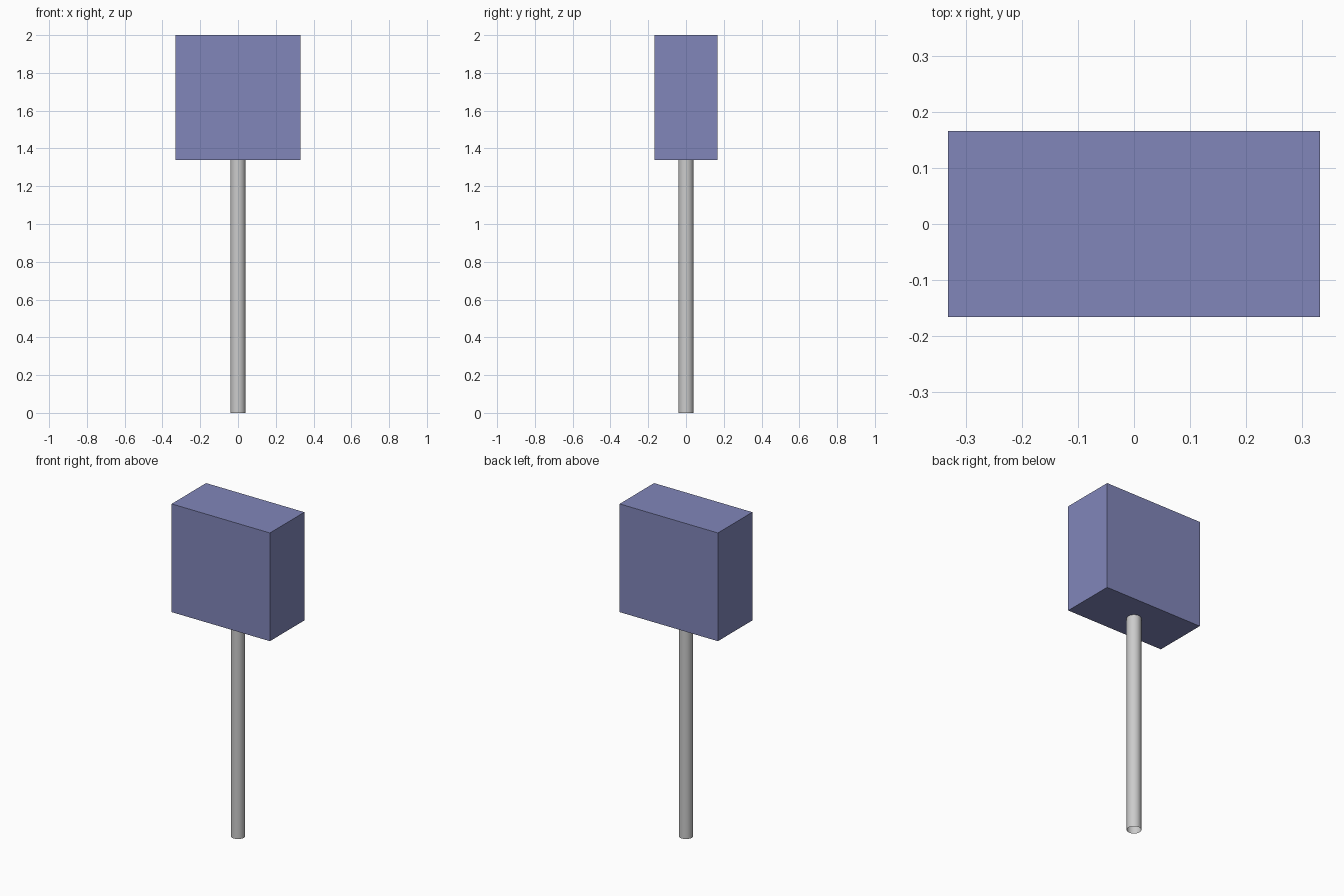
import bpy

if "Cube" in bpy.data.objects:
    bpy.data.objects.remove(bpy.data.objects["Cube"])

BOX_BOTTOM = 1.34

# Hollow, open-ended round pole
bpy.ops.mesh.primitive_cylinder_add(vertices=32, radius=0.04, depth=BOX_BOTTOM,
                                    end_fill_type='NOTHING',
                                    location=(0, 0, BOX_BOTTOM / 2))
pole = bpy.context.object
pole.name = "pole"
bpy.ops.object.shade_smooth_by_angle()

# Box sitting on the pole
height = 2 - BOX_BOTTOM
bpy.ops.mesh.primitive_cube_add(size=1, location=(0, 0, BOX_BOTTOM + height / 2))
box = bpy.context.object
box.name = "box_head"
box.scale = (0.663, 0.332, height)
bpy.ops.object.transform_apply(location=False, rotation=False, scale=True)

# Blue box paint
blue = bpy.data.materials.new("blue_paint")
blue.diffuse_color = (0.22, 0.24, 0.49, 1)
blue.use_nodes = True
blue.node_tree.nodes["Principled BSDF"].inputs["Base Color"].default_value = blue.diffuse_color
box.data.materials.append(blue)
